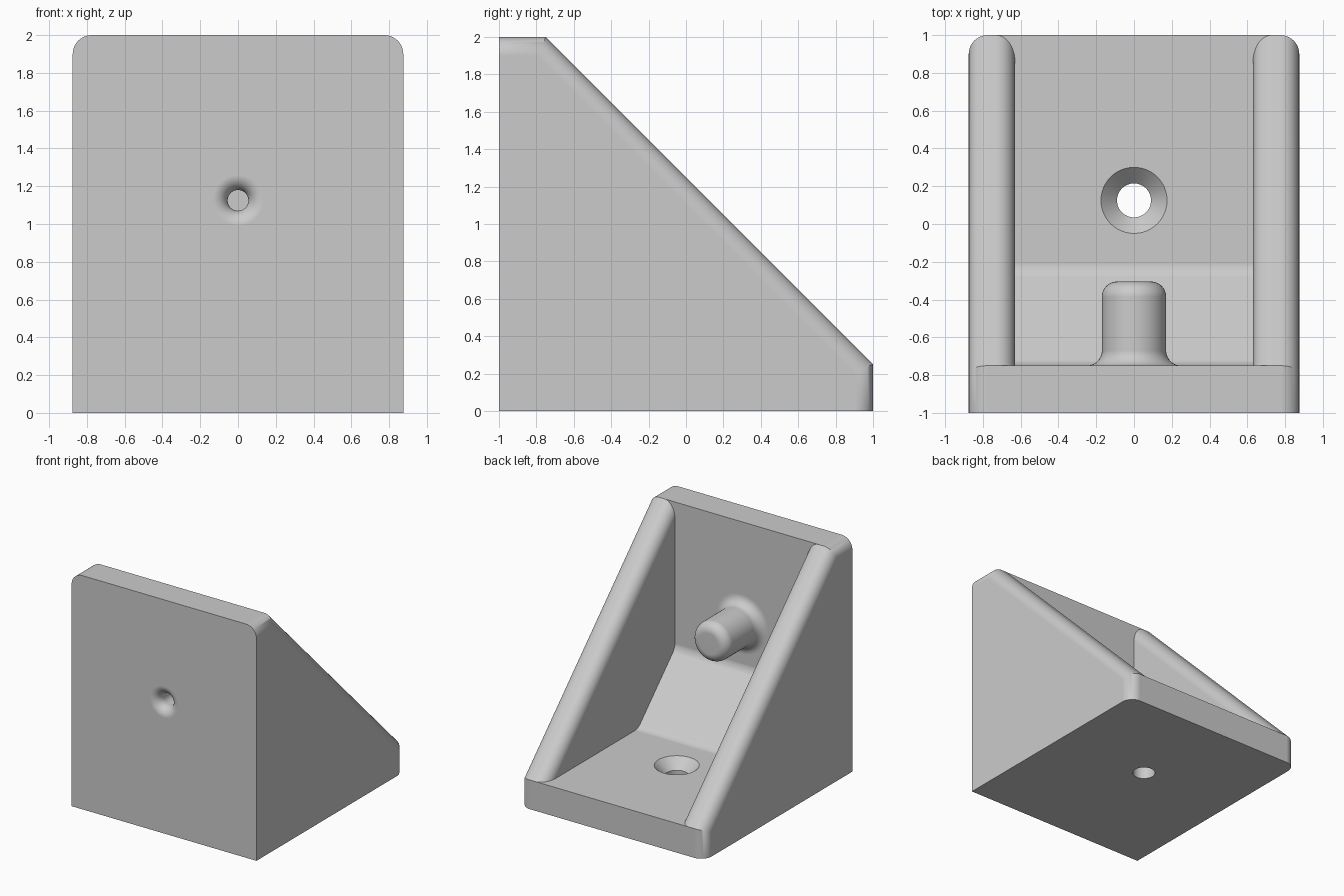
import bpy, bmesh
from math import pi, sin, cos, radians
from mathutils import Matrix, Vector

if "Cube" in bpy.data.objects:
    bpy.data.objects.remove(bpy.data.objects["Cube"])

HALF, INNER, WALL, ROUND, STEPS = 0.875, 0.63, 0.25, 0.1, 10
PEG_Z = 1.125

grey = bpy.data.materials.new("light grey")
grey.use_nodes = True
grey.diffuse_color = (0.6, 0.6, 0.6, 1)
grey.node_tree.nodes["Principled BSDF"].inputs["Base Color"].default_value = (0.6, 0.6, 0.6, 1)


def finish(bm, name):
    bmesh.ops.recalc_face_normals(bm, faces=bm.faces)
    mesh = bpy.data.meshes.new(name)
    bm.to_mesh(mesh)
    bm.free()
    mesh.materials.append(grey)
    obj = bpy.data.objects.new(name, mesh)
    bpy.context.collection.objects.link(obj)
    return obj


def prism(points, offset):
    """Extrude a closed outline by an offset vector."""
    bm = bmesh.new()
    face = bm.faces.new([bm.verts.new(p) for p in points])
    new = bmesh.ops.extrude_face_region(bm, geom=[face], use_keep_orig=True)["geom"]
    bmesh.ops.translate(bm, vec=offset, verts=[v for v in new if isinstance(v, bmesh.types.BMVert)])
    bmesh.ops.recalc_face_normals(bm, faces=bm.faces)
    return bm


def arc(cx, cy, r, start, end):
    angles = [radians(start + (end - start) * i / STEPS) for i in range(STEPS + 1)]
    return [(cx + r * cos(a), cy + r * sin(a)) for a in angles]


def revolve(name, profile, matrix):
    """Turn (radius, height) points around z, then place the solid."""
    bm = bmesh.new()
    verts = [bm.verts.new((r, 0, h)) for r, h in profile]
    edges = [bm.edges.new(pair) for pair in zip(verts, verts[1:])]
    bmesh.ops.spin(bm, geom=verts + edges, cent=(0, 0, 0), axis=(0, 0, 1), angle=2 * pi, steps=48)
    bmesh.ops.remove_doubles(bm, verts=bm.verts, dist=1e-5)
    bm.transform(matrix)
    return finish(bm, name)


def combine(target, tool, operation):
    mod = target.modifiers.new(operation, "BOOLEAN")
    mod.operation, mod.solver, mod.object = operation, "EXACT", tool
    bpy.context.view_layer.objects.active = target
    bpy.ops.object.modifier_apply(modifier=mod.name)
    bpy.data.objects.remove(tool)


# Outer wedge, rounded along the top, slope and rear upright edges
side = [(-1, 0), (1, 0), (1, WALL), (-0.75, 2), (-1, 2)]
bm = prism([(-HALF, y, z) for y, z in side], (2 * HALF, 0, 0))
rounded = []
for e in bm.edges:
    a, b = e.verts[0].co, e.verts[1].co
    mid = (a + b) / 2
    if abs(a.x - b.x) < 1e-4 and mid.z > 0.01 and mid.y > -0.99:
        rounded.append(e)
bmesh.ops.bevel(bm, geom=rounded, offset=ROUND, segments=STEPS, profile=0.5, affect="EDGES")
bracket = finish(bm, "corner_bracket")

# Cavity: section across the slope, flared to round the inner rail edges
normal, along = Vector((0, 1, 1)).normalized(), Vector((0, -1, 1)).normalized()
half = [(INNER, -3)] + arc(INNER + ROUND, -ROUND, ROUND, 180, 90) + [(INNER + ROUND, 0.5)]
section = half + [(-x, h) for x, h in reversed(half)]
edge_point = Vector((0, 1, WALL))
bm = prism([Vector((x, 0, 0)) + edge_point + normal * h - along * 4 for x, h in section], along * 8)

# Trim the cavity by the upright plate, the base plate and the corner fillet
for point, direction in (((0, -0.75, 0), (0, 1, 0)), ((0, 0, WALL), (0, 0, 1)), ((0, 0, 0), (0, 1, 1))):
    cut = bmesh.ops.bisect_plane(bm, geom=bm.verts[:] + bm.edges[:] + bm.faces[:],
                                 plane_co=point, plane_no=direction, clear_inner=True)
    rim = [g for g in cut["geom_cut"] if isinstance(g, bmesh.types.BMEdge)]
    bmesh.ops.edgeloop_fill(bm, edges=rim)
    bmesh.ops.recalc_face_normals(bm, faces=bm.faces)
soft = [e for e in bm.edges if all(abs(v.co.y + v.co.z) < 1e-3 for v in e.verts)
        and abs(e.verts[0].co.x - e.verts[1].co.x) > 1]
bmesh.ops.bevel(bm, geom=soft, offset=0.04, segments=5, profile=0.5, affect="EDGES")
combine(bracket, finish(bm, "cavity"), "DIFFERENCE")

# Peg with flared foot and rounded tip
forward = Matrix.Translation((0, 0, PEG_Z)) @ Matrix.Rotation(-pi / 2, 4, "X")
foot = arc(0.25, -0.67, 0.08, 270, 180)
tip = arc(0.09, -0.385, 0.08, 0, 90)
peg = revolve("peg", [(0, -0.85), (0.25, -0.85)] + foot + tip + [(0, -0.305)], forward)
combine(bracket, peg, "UNION")

# Blind hole into the peg with a rounded mouth
mouth = arc(0.135, -0.92, 0.08, 270, 180)
blind = revolve("blind_hole", [(0, -1.1), (0.135, -1.1)] + mouth + [(0.055, -0.42), (0, -0.42)], forward)
combine(bracket, blind, "DIFFERENCE")

# Countersunk screw hole through the base
sink = [(0, -0.1), (0.09, -0.1), (0.09, 0.165), (0.175, WALL), (0.175, 0.3), (0, 0.3)]
combine(bracket, revolve("screw_hole", sink, Matrix.Translation((0, 0.125, 0))), "DIFFERENCE")

# Smooth curves, crisp corners
bpy.ops.object.select_all(action="DESELECT")
bracket.select_set(True)
bpy.context.view_layer.objects.active = bracket
bpy.ops.object.shade_smooth_by_angle(angle=radians(30))
weighted = bracket.modifiers.new("flat faces", "WEIGHTED_NORMAL")
weighted.keep_sharp = True
